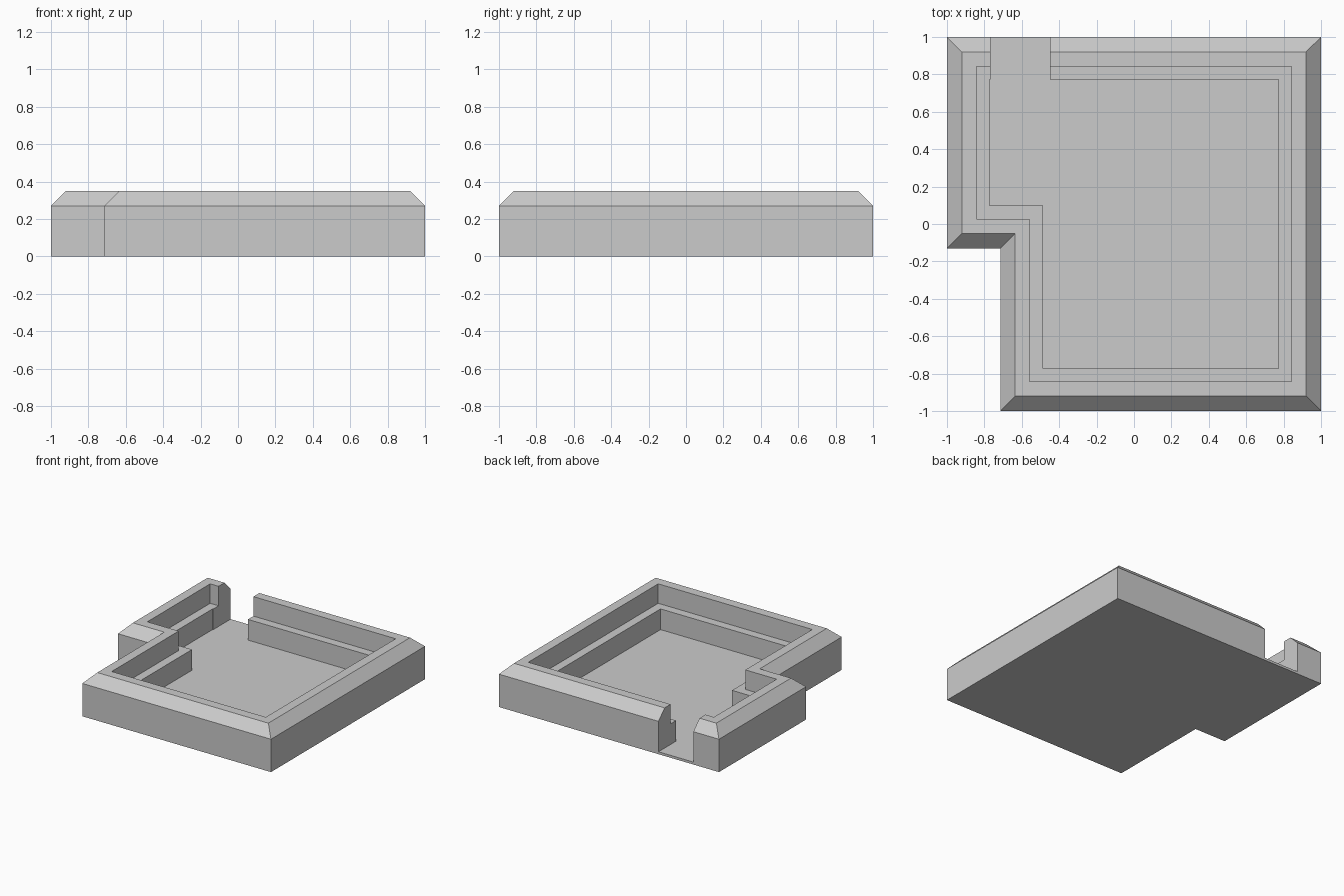
import bpy
import bmesh

if "Cube" in bpy.data.objects:
    bpy.data.objects.remove(bpy.data.objects["Cube"], do_unlink=True)

GREY = (0.6, 0.6, 0.6, 1.0)
mat = bpy.data.materials.new("light_grey")
mat.use_nodes = True
mat.diffuse_color = GREY
mat.node_tree.nodes["Principled BSDF"].inputs["Base Color"].default_value = GREY


def outline(d):
    """Square footprint with one corner stepped in, inset by d."""
    return [(-0.715 + d, -1 + d), (1 - d, -1 + d), (1 - d, 1 - d),
            (-1 + d, 1 - d), (-1 + d, -0.13 + d), (-0.715 + d, -0.13 + d)]


def loft(name, rings):
    """Join stacked rings of (points, height) and cap both ends."""
    bm = bmesh.new()
    loops = [[bm.verts.new((x, y, z)) for x, y in pts] for pts, z in rings]
    for a, b in zip(loops, loops[1:]):
        for i in range(len(a)):
            j = (i + 1) % len(a)
            bm.faces.new((a[i], a[j], b[j], b[i]))
    bm.faces.new(loops[0][::-1])
    bm.faces.new(loops[-1])
    bmesh.ops.recalc_face_normals(bm, faces=bm.faces)
    mesh = bpy.data.meshes.new(name)
    bm.to_mesh(mesh)
    bm.free()
    mesh.materials.append(mat)
    obj = bpy.data.objects.new(name, mesh)
    bpy.context.collection.objects.link(obj)
    return obj


FLOOR, SHELF, SHOULDER, RIM = 0.02, 0.19, 0.27, 0.35

# Tray: outer wall, chamfer, rim, inner shelf and floor
profile = [(0, 0), (0, SHOULDER), (0.08, RIM), (0.157, RIM),
           (0.157, SHELF), (0.228, SHELF), (0.228, FLOOR)]
tray = loft("tray", [(outline(d), z) for d, z in profile])

# Slot through the back wall, level with the floor
slot = [(-0.767, 0.75), (-0.45, 0.75), (-0.45, 1.1), (-0.767, 1.1)]
cutter = loft("slot_cutter", [(slot, FLOOR), (slot, 0.5)])
cutter.hide_render = True
cut = tray.modifiers.new("slot", "BOOLEAN")
cut.operation = "DIFFERENCE"
cut.solver = "EXACT"
cut.object = cutter

# Bake the cut and drop the helper
graph = bpy.context.evaluated_depsgraph_get()
baked = bpy.data.meshes.new_from_object(tray.evaluated_get(graph))
tray.modifiers.clear()
tray.data = baked
bpy.data.objects.remove(cutter, do_unlink=True)
